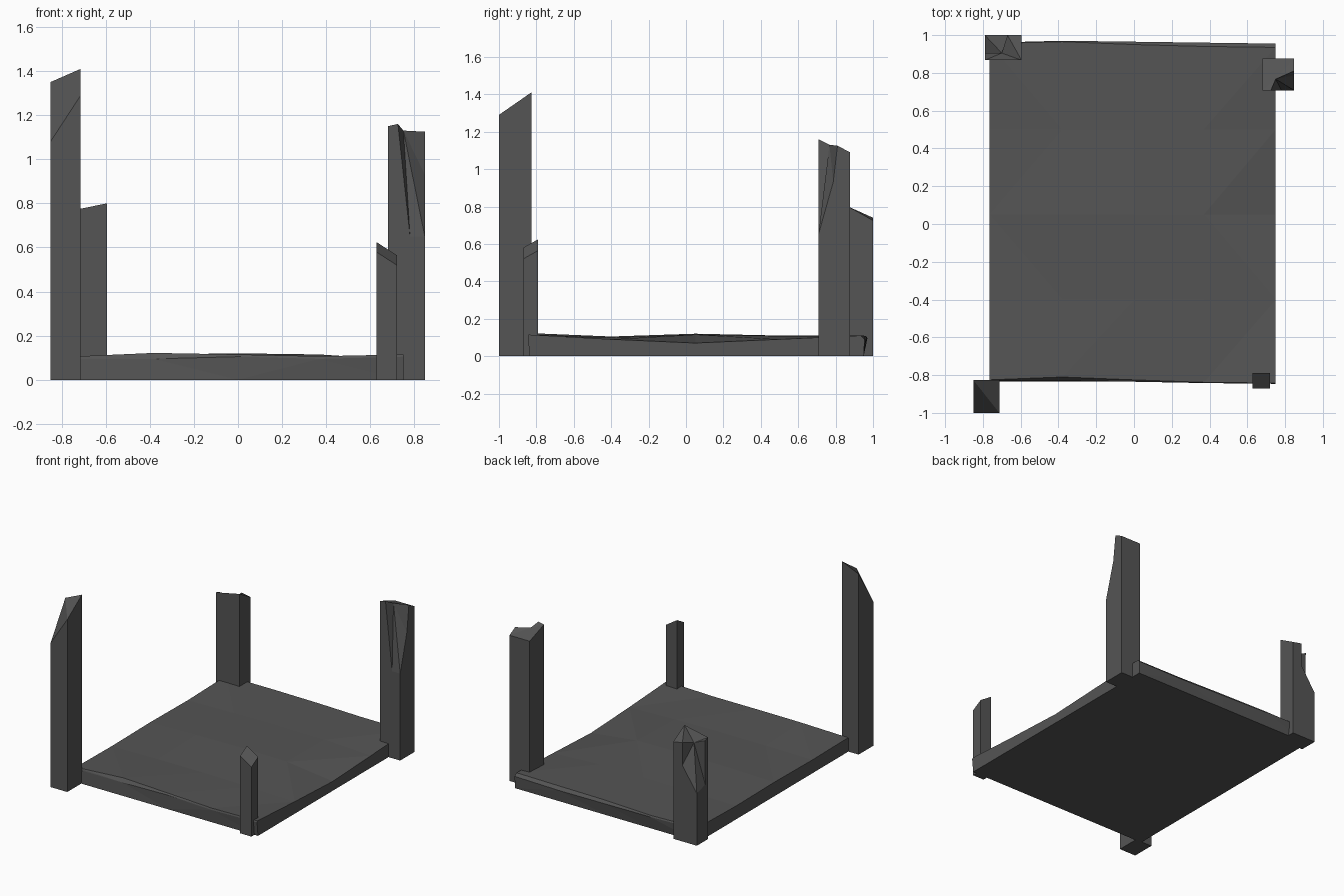
import bpy

if "Cube" in bpy.data.objects:
    bpy.data.objects.remove(bpy.data.objects["Cube"])

stone = bpy.data.materials.new("dark_stone")
stone.diffuse_color = (0.09, 0.09, 0.09, 1)
stone.use_nodes = True
stone.node_tree.nodes["Principled BSDF"].inputs["Base Color"].default_value = stone.diffuse_color


def make(name, verts, faces):
    me = bpy.data.meshes.new(name)
    me.from_pydata(verts, [], faces)
    import bmesh
    bm = bmesh.new()
    bm.from_mesh(me)
    bmesh.ops.triangulate(bm, faces=[f for f in bm.faces if len(f.verts) > 3])
    bmesh.ops.recalc_face_normals(bm, faces=bm.faces)
    bm.to_mesh(me)
    bm.free()
    me.materials.append(stone)
    ob = bpy.data.objects.new(name, me)
    bpy.context.collection.objects.link(ob)


def broken_post(name, x0, x1, y0, y1, heights):
    """Square post with four different corner heights."""
    xy = [(x0, y0), (x1, y0), (x1, y1), (x0, y1)]
    v = [(x, y, 0) for x, y in xy] + [(x, y, h) for (x, y), h in zip(xy, heights)]
    f = [(3, 2, 1, 0), (4, 5, 7), (5, 6, 7)]
    f += [(i, (i + 1) % 4, (i + 1) % 4 + 4, i + 4) for i in range(4)]
    make(name, v, f)


def chipped_post(name, a, c, tops, chip):
    """Post from chipped corner a to opposite corner c; chip runs
    rim and foot on the x side, corner, foot and rim on the y side, inner."""
    b, d = (c[0], a[1]), (a[0], c[1])
    v = [(*p, 0) for p in (a, b, c, d)]
    v += [(*p, h) for p, h in zip((b, c, d), tops)] + chip
    f = [(0, 1, 2, 3), (0, 1, 4, 7, 8, 9), (0, 9, 10, 11, 6, 3),
         (1, 2, 5, 4), (2, 3, 6, 5), (4, 5, 12, 7), (5, 6, 11, 12),
         (7, 12, 8), (8, 12, 9), (9, 12, 10), (10, 12, 11)]
    make(name, v, f)


# Corner posts
broken_post("front_left_post", -.85, -.713, -1, -.827, (1.08, 1.29, 1.41, 1.35))
broken_post("front_right_post", .627, .72, -.87, -.79, (.58, .52, .565, .625))
chipped_post("back_right_post", (.847, .708), (.68, .877), (1.15, 1.09, 1.09),
             [(.725, .708, 1.16), (.78, .708, .65), (.847, .708, .65),
              (.847, .787, .93), (.847, .81, 1.125), (.75, .767, 1.13)])
chipped_post("back_left_post", (-.79, 1), (-.595, .867), (.725, .80, .76),
             [(-.67, 1, .74), (-.67, 1, .57), (-.79, 1, .39),
              (-.79, .9, .42), (-.79, .905, .75), (-.70, .905, .71)])

# Uneven floor slab, lofted along x from worn cross-sections
rows = [-.4, .05, .5]
sections = [  # x, front face y/z, front rim y/z, inner heights, back rim y/z, back face y/z
    (-.765, -.828, .095, -.825, .105, (.100, .105, .100), .955, .110, .960, .100),
    (-.38, -.828, .095, -.810, .122, (.105, .115, .105), .965, .105, .970, .095),
    (0, -.835, .105, -.825, .115, (.105, .120, .110), .950, .110, .965, .090),
    (.37, -.842, .095, -.838, .107, (.100, .115, .108), .940, .108, .960, .085),
    (.75, -.846, .105, -.842, .115, (.090, .070, .090), .935, .110, .955, .090),
]
verts = []
for x, fy, fz, ry, rz, inner, by, bz, ky, kz in sections:
    profile = [(-.835, 0), (fy, fz), (ry, rz), *zip(rows, inner), (by, bz), (ky, kz), (.95, 0)]
    verts += [(x, y, z) for y, z in profile]
n = 9
faces = [tuple(range(n)), tuple(range(4 * n, 5 * n))]
for s in range(4):
    for i in range(n):
        j = (i + 1) % n
        faces.append((s * n + i, s * n + j, (s + 1) * n + j, (s + 1) * n + i))
make("floor_slab", verts, faces)
